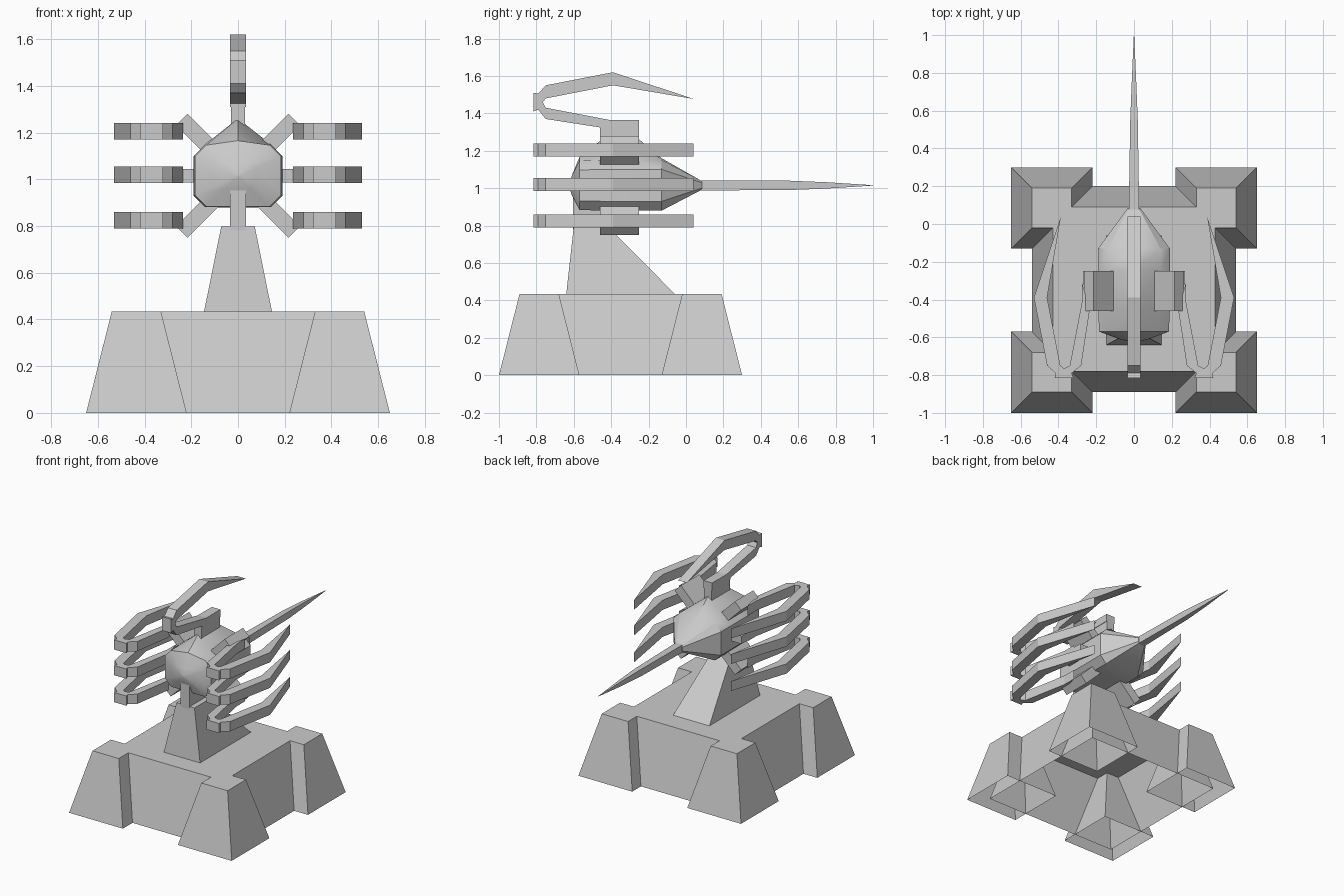
import bpy, bmesh, math
from mathutils import Matrix, Vector

if "Cube" in bpy.data.objects:
    bpy.data.objects.remove(bpy.data.objects["Cube"])

grey = bpy.data.materials.new("plain grey")
grey.diffuse_color = (0.6, 0.6, 0.6, 1)
grey.use_nodes = True
grey.node_tree.nodes["Principled BSDF"].inputs["Base Color"].default_value = grey.diffuse_color


def finish(bm, name):
    bmesh.ops.recalc_face_normals(bm, faces=bm.faces)
    me = bpy.data.meshes.new(name)
    bm.to_mesh(me)
    bm.free()
    me.materials.append(grey)
    ob = bpy.data.objects.new(name, me)
    bpy.context.collection.objects.link(ob)
    return ob


def loft(name, rings, cap_start=True, cap_end=True):
    """Skin a list of equal-length point rings."""
    bm = bmesh.new()
    vs = [[bm.verts.new(p) for p in r] for r in rings]
    n = len(vs[0])
    for a, b in zip(vs, vs[1:]):
        for i in range(n):
            j = (i + 1) % n
            bm.faces.new((a[i], a[j], b[j], b[i]))
    if cap_start:
        bm.faces.new(vs[0])
    if cap_end:
        bm.faces.new(vs[-1])
    return finish(bm, name)


def rect(x0, x1, y0, y1, z):
    return [(x0, y0, z), (x1, y0, z), (x1, y1, z), (x0, y1, z)]


def tapered(name, low, high, z0, z1, closed=False):
    return loft(name, [rect(*low, z0), rect(*high, z1)], cap_start=closed)


# Base: hollow tapered slab with four tapered corner blocks
H = 0.435
tapered("base_slab", (-.54, .54, -.89, .20), (-.43, .43, -.78, .09), 0, H)
for sx in (-1, 1):
    for y0, tag in ((-1.0, "front"), (-.13, "rear")):
        xl = sorted((sx * .22, sx * .65))
        xh = sorted((sx * .33, sx * .54))
        side = "left" if sx < 0 else "right"
        tapered(f"{tag}_{side}_base_corner", (*xl, y0, y0 + .43),
                (*xh, y0 + .11, y0 + .32), 0, H)

# Pedestal and thin neck
tapered("pedestal", (-.145, .145, -.64, -.06), (-.072, .072, -.60, -.42), H, .797)
tapered("neck", (-.035, .035, -.605, -.42), (-.035, .035, -.605, -.42), .78, .96, True)

# Faceted body: chamfered section with a raised peak, lofted along y
CZ = 1.015


def section(y, s, peak):
    half = [(.19, 1.10), (.19, .93), (.14, .88)]
    right = [(.14, 1.15)] + half
    pts = [(0, peak)] + right + [(-x, z) for x, z in reversed(right)]
    return [(x * s, y, CZ + (z - CZ) * s) for x, z in pts]


body = loft("body", [section(-.625, .05, 1.15), section(-.61, .4, 1.15),
                     section(-.57, .97, 1.17), section(-.45, 1, 1.26),
                     section(-.25, 1, 1.26), section(-.13, 1, 1.16),
                     section(.085, .17, 1.15)])
bpy.context.view_layer.objects.active = body
body.select_set(True)
bpy.ops.object.shade_smooth_by_angle(angle=math.radians(35))
body.select_set(False)

# Long rear spike
loft("spike", [[(-w, y, CZ - h), (w, y, CZ - h), (w, y, CZ + h), (-w, y, CZ + h)]
               for y, w, h in ((.05, .028, .027), (.55, .02, .025),
                               (.75, .012, .017), (1.0, .001, .001))])

# Spokes radiating from the body (0 = right, 90 = up)
for ang, r, w in ((90, .345, .03), (45, .34, .035), (135, .34, .035), (0, .27, .028),
                  (180, .27, .028), (-45, .34, .035), (-135, .34, .035)):
    m = Matrix.Translation((0, 0, CZ)) @ Matrix.Rotation(-math.radians(ang), 4, 'Y')
    ring = lambda d: [m @ Vector(p) for p in ((d, -.46, -w), (d, -.25, -w),
                                              (d, -.25, w), (d, -.46, w))]
    loft(f"spoke_{ang}", [ring(.1), ring(r)])

# Hooked claw outline as (y, distance outward)
CLAW = [(-.31, .275), (-.41, .275), (-.75, .34), (-.765, .37), (-.75, .39),
        (-.39, .46), (.04, .387), (-.39, .53), (-.75, .46), (-.79, .415),
        (-.815, .42), (-.815, .32), (-.79, .33), (-.75, .28), (-.46, .235)]


def claw(name, place):
    loft(name, [[place(y, d, t) for y, d in CLAW] for t in (-.035, .035)])


for sx, side in ((-1, "left"), (1, "right")):
    for z, level in ((1.205, "upper"), (1.02, "middle"), (.825, "lower")):
        claw(f"{level}_{side}_claw", lambda y, d, t: (sx * d, y, z + t))
claw("top_claw", lambda y, d, t: (t, y, d + 1.09))
top_block = tapered("top_claw_mount", (-.034, .034, -.46, -.25),
                    (-.034, .034, -.46, -.25), 1.31, 1.365, True)
